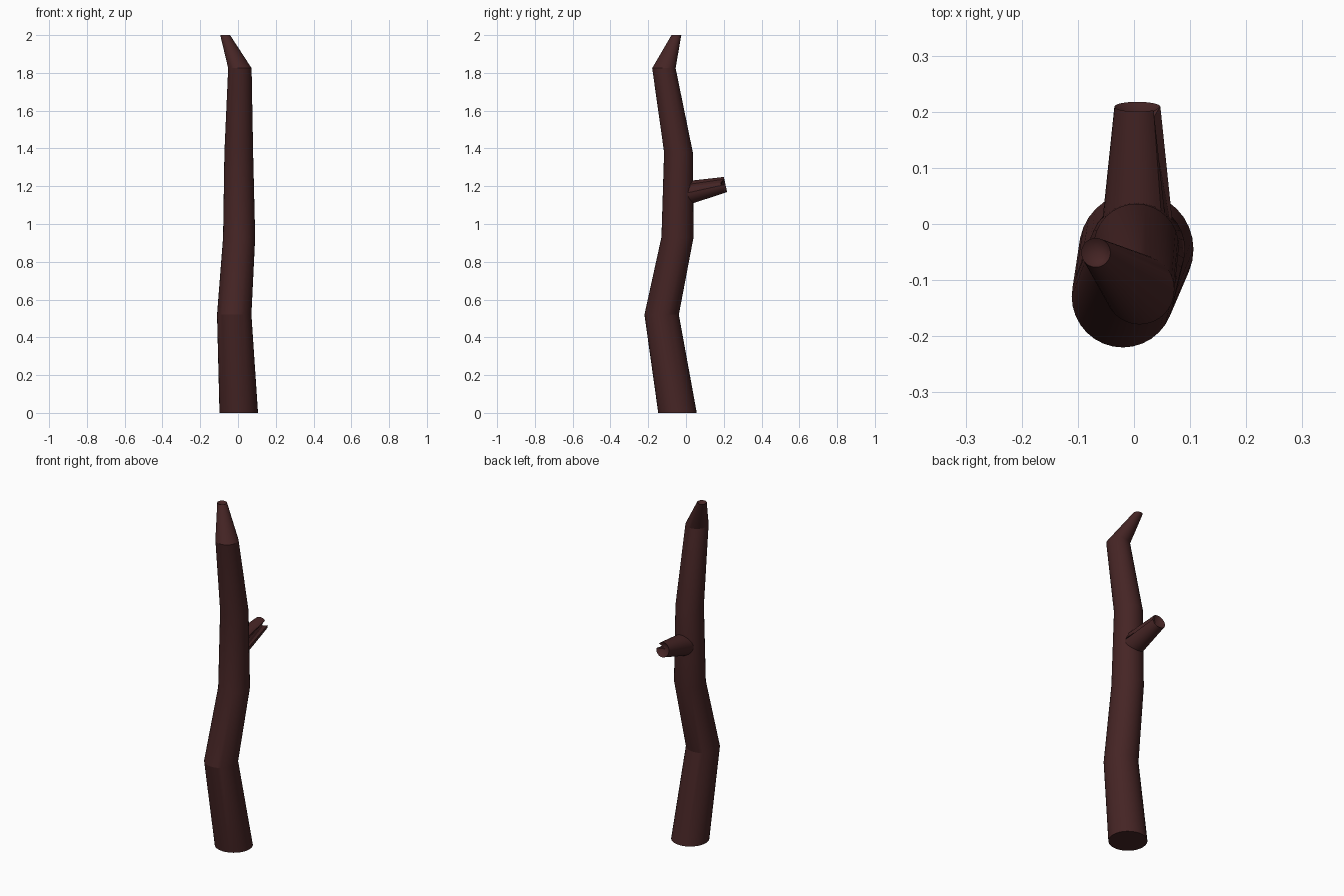
import bpy, bmesh, math
from mathutils import Vector

if "Cube" in bpy.data.objects:
    bpy.data.objects.remove(bpy.data.objects["Cube"])

SIDES = 32
bark = bpy.data.materials.new("bark")
bark.diffuse_color = (0.06, 0.018, 0.018, 1)
bark.use_nodes = True
bark.node_tree.nodes["Principled BSDF"].inputs["Base Color"].default_value = bark.diffuse_color


def limb(name, stations, u, v, recess, notch=()):
    """Skin rings of (centre, radius) spanned by u and v; the far end is a hollow cone."""
    bm = bmesh.new()
    rings = []
    for c, r in stations:
        rings.append([bm.verts.new(Vector(c) + r * (math.cos(a) * u + math.sin(a) * v))
                      for a in (2 * math.pi * i / SIDES for i in range(SIDES))])
    for a, b in zip(rings, rings[1:]):
        for i in range(SIDES):
            j = (i + 1) % SIDES
            bm.faces.new((a[i], a[j], b[j], b[i]))
    bm.faces.new(rings[0][::-1])
    # splintered, hollowed tip
    end = Vector(stations[-1][0])
    axis = (end - Vector(stations[-2][0])).normalized()
    pit = bm.verts.new(end - axis * recess)
    for i in range(SIDES):
        bm.faces.new((rings[-1][i], rings[-1][(i + 1) % SIDES], pit))
    # broken notch in the rim
    for i in notch:
        p = rings[-1][i]
        p.co += (end - p.co) * 0.35 - axis * 0.022
    bmesh.ops.recalc_face_normals(bm, faces=bm.faces)
    me = bpy.data.meshes.new(name)
    bm.to_mesh(me)
    bm.free()
    ob = bpy.data.objects.new(name, me)
    bpy.context.collection.objects.link(ob)
    me.materials.append(bark)
    bpy.ops.object.select_all(action='DESELECT')
    ob.select_set(True)
    bpy.context.view_layer.objects.active = ob
    bpy.ops.object.shade_smooth_by_angle(angle=math.radians(15))
    return ob


# Crooked trunk, horizontal rings
limb("trunk", [((0.004, -0.045, 0), 0.102),
               ((-0.02, -0.129, 0.52), 0.091),
               ((0.006, -0.045, 0.93), 0.085),
               ((0.004, -0.04, 1.38), 0.076),
               ((0.01, -0.117, 1.825), 0.062),
               ((-0.068, -0.051, 2.0), 0.026)],
     Vector((1, 0, 0)), Vector((0, 1, 0)), 0.03)

# Broken side branch, rings square to its axis
start, tip = Vector((0.006, -0.03, 1.157)), Vector((0.006, 0.209, 1.209))
side = Vector((1, 0, 0))
up = side.cross((tip - start).normalized())
limb("branch_stub", [(start, 0.066), (tip, 0.041)], side, up, 0.03, notch=(1, 2, 3))
